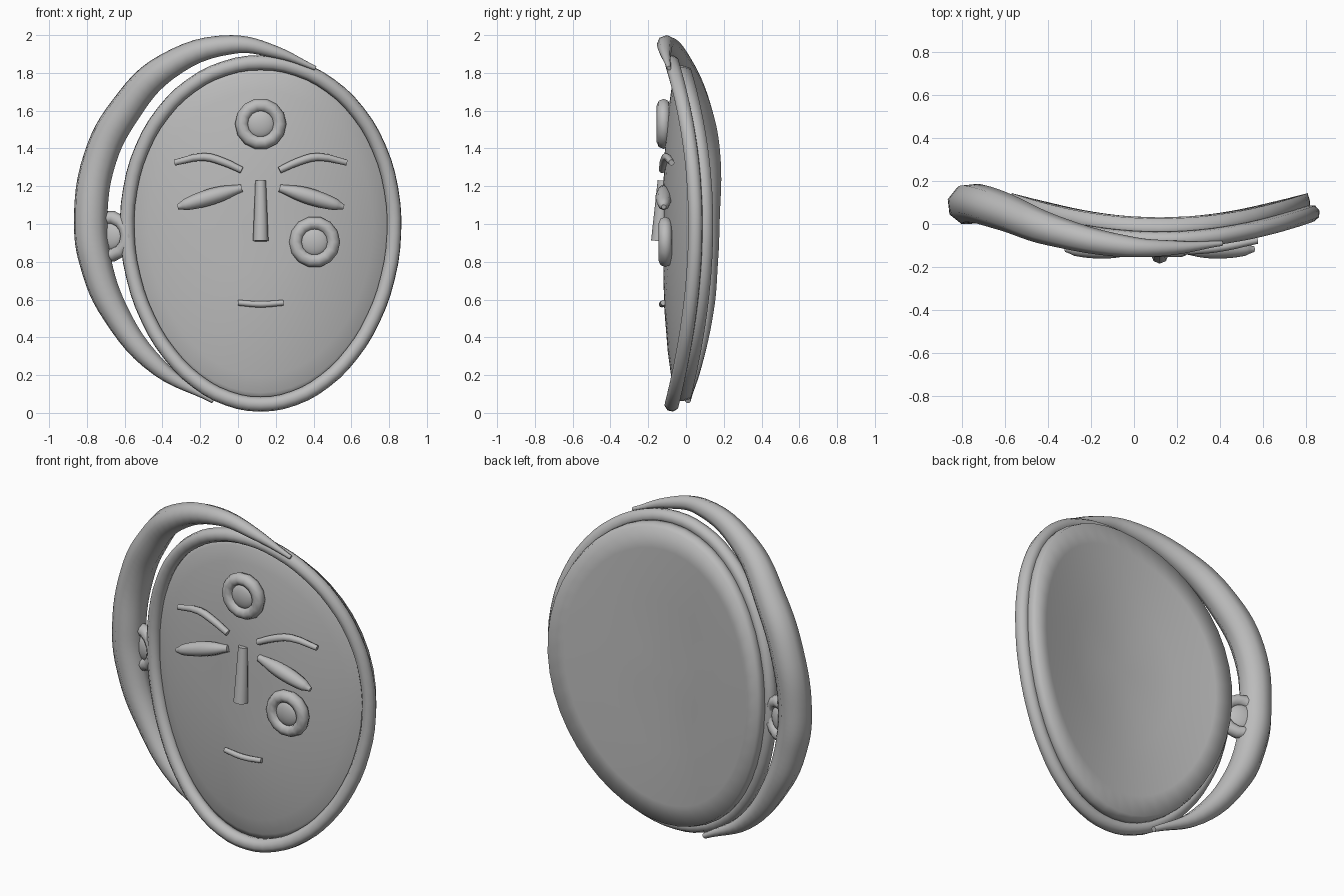
import bpy, bmesh, math
from mathutils import Vector

if "Cube" in bpy.data.objects:
    bpy.data.objects.remove(bpy.data.objects["Cube"])

CX = 0.12  # centre line of the face

clay = bpy.data.materials.new("grey_clay")
clay.use_nodes = True
clay.diffuse_color = (0.5, 0.5, 0.5, 1)
clay.node_tree.nodes["Principled BSDF"].inputs["Base Color"].default_value = (0.5, 0.5, 0.5, 1)


def bend(x):
    """Depth of the bent mask at a given x."""
    return -0.075 + 0.25 * (x - CX) ** 2


def egg(t, half_width, half_height):
    """Point on the slightly egg-shaped outline of the mask."""
    return (CX + half_width * math.cos(t) * (1 + 0.05 * math.sin(t)),
            0.95 + half_height * math.sin(t))


def finish(obj, name, angle=60):
    obj.name = obj.data.name = name
    obj.data.materials.clear()
    obj.data.materials.append(clay)
    bpy.ops.object.select_all(action='DESELECT')
    obj.select_set(True)
    bpy.context.view_layer.objects.active = obj
    bpy.ops.object.shade_smooth_by_angle(angle=math.radians(angle))
    return obj


def tube(name, points, closed=False, steps=6):
    """Smooth tapered tube through points (x, y, z, radius)."""
    curve = bpy.data.curves.new(name, 'CURVE')
    curve.dimensions = '3D'
    curve.bevel_depth = 1
    curve.bevel_resolution = 2
    curve.use_fill_caps = True
    curve.resolution_u = steps
    spline = curve.splines.new('BEZIER')
    spline.bezier_points.add(len(points) - 1)
    spline.use_cyclic_u = closed
    spline.radius_interpolation = 'CARDINAL'
    for bp, (x, y, z, r) in zip(spline.bezier_points, points):
        bp.co = (x, y, z)
        bp.radius = r
        bp.handle_left_type = bp.handle_right_type = 'AUTO'
    obj = bpy.data.objects.new(name, curve)
    bpy.context.collection.objects.link(obj)
    bpy.ops.object.select_all(action='DESELECT')
    obj.select_set(True)
    bpy.context.view_layer.objects.active = obj
    bpy.ops.object.convert(target='MESH')
    return finish(bpy.context.view_layer.objects.active, name)


def ring_and_ball(name, centre, normal):
    """Round ornament: a ring with a flattened ball inside."""
    turn = Vector(normal).to_track_quat('Z', 'Y').to_euler()
    bpy.ops.mesh.primitive_torus_add(major_segments=14, minor_segments=8, major_radius=0.1,
                                     minor_radius=0.036, location=centre, rotation=turn)
    finish(bpy.context.object, name + "_ring")
    bpy.ops.mesh.primitive_uv_sphere_add(segments=16, ring_count=10, radius=0.075,
                                         location=centre, rotation=turn)
    ball = bpy.context.object
    ball.scale.z = 0.4
    finish(ball, name + "_ball")


# Mask body: egg-shaped rings following a depth profile, all bent sideways
profile = [(0.25, -0.045), (0.45, -0.04), (0.7, -0.022), (0.85, -0.004), (0.95, 0.01), (1, 0.03),
           (1, 0.06), (0.985, 0.1), (0.85, 0.106), (0.5, 0.105), (0.25, 0.105)]
SEG = 48
bm = bmesh.new()
rings = []
for s, depth in profile:
    ring = []
    for i in range(SEG):
        x, z = egg(i * math.tau / SEG, 0.7 * s, 0.888 * s)
        ring.append(bm.verts.new((x, bend(x) + depth, z)))
    rings.append(ring)
for a, b in zip(rings, rings[1:]):
    for i in range(SEG):
        j = (i + 1) % SEG
        bm.faces.new((a[i], a[j], b[j], b[i]))
for ring, depth in ((rings[0], -0.045), (rings[-1], 0.105)):
    pole = bm.verts.new((CX, bend(CX) + depth, 0.95))
    for i in range(SEG):
        bm.faces.new((ring[i], ring[(i + 1) % SEG], pole))
bmesh.ops.recalc_face_normals(bm, faces=bm.faces)
mesh = bpy.data.meshes.new("mask_body")
bm.to_mesh(mesh)
bm.free()
body = bpy.data.objects.new("mask_body", mesh)
bpy.context.collection.objects.link(body)
finish(body, "mask_body", angle=100)

# Rim around the mask
rim = []
for i in range(24):
    x, z = egg(i * math.tau / 24, 0.706, 0.904)
    rim.append((x, bend(x), z, 0.04))
tube("rim", rim, closed=True, steps=3)

# Crescent sweeping from the top front, round the right side, to the bottom back
tube("crescent", [
    (0.41, -0.09, 1.825, 0.012), (0.2, -0.11, 1.91, 0.032), (-0.03, -0.105, 1.95, 0.05),
    (-0.38, -0.03, 1.83, 0.073), (-0.6, 0.055, 1.6, 0.088), (-0.73, 0.095, 1.35, 0.092),
    (-0.78, 0.09, 1.02, 0.092), (-0.755, 0.085, 0.8, 0.088), (-0.65, 0.075, 0.53, 0.074),
    (-0.42, 0.035, 0.24, 0.048), (-0.13, 0.01, 0.065, 0.016)])

# Eyes and brows, mirrored about the centre line
for side, label in ((1, "left"), (-1, "right")):
    tube(label + "_eye", [(CX + side * u, -0.118, z, r) for u, z, r in (
        (0.1, 1.19, 0.02), (0.2, 1.163, 0.039), (0.31, 1.13, 0.042),
        (0.4, 1.102, 0.03), (0.44, 1.09, 0.013))], steps=4)
    tube(label + "_brow", [(CX + side * u, bend(CX + u) - 0.053, z, r) for u, z, r in (
        (0.1, 1.285, 0.018), (0.2, 1.33, 0.021), (0.3, 1.355, 0.021), (0.455, 1.325, 0.016))],
        steps=3)

# Nose and mouth
tube("nose", [(CX, -0.122, 1.23, 0.028), (CX, -0.144, 0.91, 0.041)], steps=1)
tube("mouth", [(0.0, -0.12, 0.583, 0.015), (CX, -0.127, 0.575, 0.017), (0.24, -0.12, 0.583, 0.015)],
     steps=3)

# Round ornaments on the forehead, left cheek and, partly hidden, the right edge
ring_and_ball("forehead", (CX, -0.119, 1.53), (0, -1, 0))
ring_and_ball("cheek", (0.405, -0.11, 0.905), (0, -1, 0))
ring_and_ball("ear", (-0.68, 0.085, 0.935), (-0.4, -0.92, 0))
